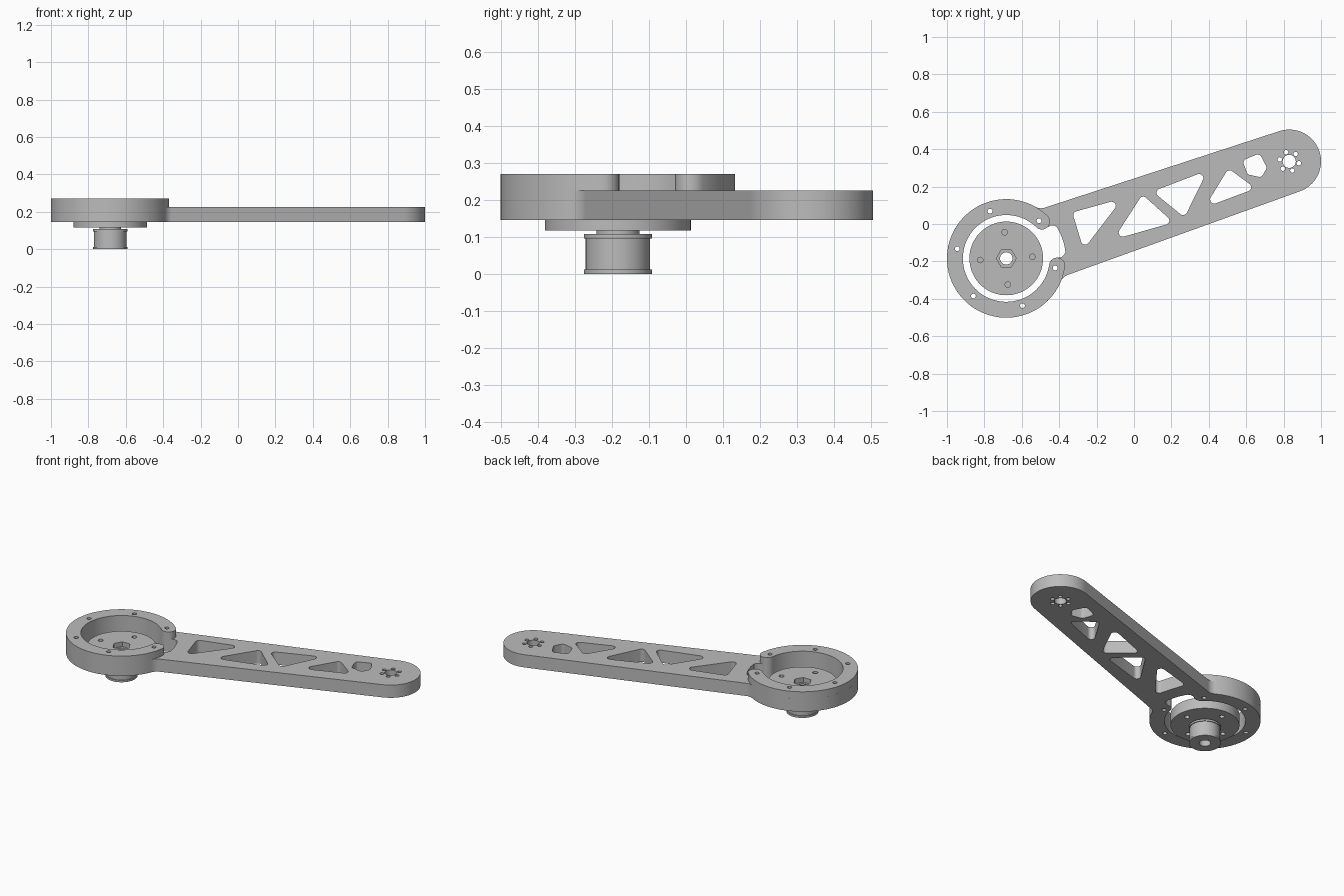
import bpy, bmesh
from math import sin, cos, tan, pi, radians, hypot, atan2
from mathutils import Vector, Matrix

cube = bpy.data.objects.get("Cube")
if cube:
    bpy.data.objects.remove(cube)

grey = bpy.data.materials.new("machined_grey")
grey.use_nodes = True
grey.diffuse_color = (0.5, 0.5, 0.5, 1)
grey.node_tree.nodes["Principled BSDF"].inputs["Base Color"].default_value = (0.5, 0.5, 0.5, 1)

HUB = Vector((-0.683, -0.184))
TIP = Vector((0.83, 0.335))
AXIS = TIP - HUB
ANGLE = atan2(AXIS.y, AXIS.x)
BASE, DECK, TOP = 0.145, 0.225, 0.27
OUTER, INNER = 0.317, 0.232
MID, CAP = (OUTER + INNER) / 2, (OUTER - INNER) / 2
GAP = 27  # half angle of the gap in the raised ring


def polar(r, a):
    return Vector((r * cos(radians(a)), r * sin(radians(a))))


def arc(r, a0, a1, n=32, c=(0, 0)):
    c = Vector(c)
    return [c + polar(r, a0 + (a1 - a0) * i / n) for i in range(n + 1)]


def circle(r, c=(0, 0), n=32, start=0):
    return arc(r, start, start + 360, n, c)[:-1]


def bolt_circle(r, hole, count, start, c=(0, 0)):
    return [circle(hole, Vector(c) + polar(r, start + 360 * i / count), 16) for i in range(count)]


def rounded(points, r, n=8):
    """Replace every corner of a polygon with an arc."""
    out = []
    for i, p in enumerate(points):
        a = (points[i - 1] - p).normalized()
        b = (points[(i + 1) % len(points)] - p).normalized()
        half = a.angle(b) / 2
        centre = p + (a + b).normalized() * r / sin(half)
        s = p + a * r / tan(half) - centre
        e = p + b * r / tan(half) - centre
        turn = s.angle_signed(e)
        for k in range(n + 1):
            t = -turn * k / n
            out.append(centre + Vector((s.x * cos(t) - s.y * sin(t), s.x * sin(t) + s.y * cos(t))))
    return out


def finish(name, mesh, angle=0):
    mesh.name = name
    mesh.materials.clear()
    mesh.materials.append(grey)
    ob = bpy.data.objects.new(name, mesh)
    ob.location = (HUB.x, HUB.y, 0)
    ob.rotation_euler.z = angle
    bpy.context.collection.objects.link(ob)
    return ob


def smooth(ob):
    bpy.ops.object.select_all(action='DESELECT')
    ob.select_set(True)
    bpy.context.view_layer.objects.active = ob
    bpy.ops.object.shade_smooth_by_angle(angle=radians(30))


def prism(name, loops, z0, z1, angle=0):
    """Extrude an outline; any further loops inside it become holes."""
    curve = bpy.data.curves.new(name, 'CURVE')
    curve.dimensions = '2D'
    curve.fill_mode = 'BOTH'
    curve.extrude = (z1 - z0) / 2
    for loop in loops:
        spline = curve.splines.new('POLY')
        spline.points.add(len(loop) - 1)
        for point, p in zip(spline.points, loop):
            point.co = (p.x, p.y, 0, 1)
        spline.use_cyclic_u = True
    temp = bpy.data.objects.new(name + "_outline", curve)
    mesh = bpy.data.meshes.new_from_object(temp)
    bpy.data.objects.remove(temp)
    bpy.data.curves.remove(curve)
    bm = bmesh.new()
    bm.from_mesh(mesh)
    bmesh.ops.translate(bm, verts=bm.verts, vec=(0, 0, (z0 + z1) / 2))
    bmesh.ops.remove_doubles(bm, verts=bm.verts, dist=1e-5)
    bmesh.ops.recalc_face_normals(bm, faces=bm.faces)
    bm.to_mesh(mesh)
    bm.free()
    return finish(name, mesh, angle)


def cut(ob, cutter):
    mod = ob.modifiers.new("cut", 'BOOLEAN')
    mod.operation = 'DIFFERENCE'
    mod.solver = 'EXACT'
    mod.object = cutter
    bpy.context.view_layer.objects.active = ob
    bpy.ops.object.modifier_apply(modifier=mod.name)
    bpy.data.objects.remove(cutter)


# Arm outline, along local x: ring, fillets, tapering sides, round tip
LENGTH, TIP_R, SIDE, FILLET = AXIS.length, 0.17, 0.19, 0.06
fx = ((OUTER + FILLET) ** 2 - (SIDE + FILLET) ** 2) ** 0.5
meet = atan2(SIDE + FILLET, fx) * 180 / pi
outline = arc(OUTER, meet, 360 - meet, 72)
outline += arc(FILLET, 180 - meet, 90, 8, (fx, -SIDE - FILLET))[1:]
outline += arc(TIP_R, -90, 90, 32, (LENGTH, 0))
outline += arc(FILLET, -90, meet - 180, 8, (fx, SIDE + FILLET))[:-1]

# Ring opening with a pocket reaching through the gap into the arm
half = arc(INNER, 180, 360 - GAP, 36)
half += arc(CAP, 180 - GAP, 90 - GAP, 8, polar(MID, -GAP))[1:]
half += [polar(0.295, -17.5), polar(0.31, -15.5)] + arc(0.318, -13, 0, 8)
opening = half + [Vector((p.x, -p.y)) for p in reversed(half[1:-1])]

# Lightening windows, given in plan and turned into arm space
windows = [
    [(-.33, .062), (-.062, .136), (-.27, -.136)],
    [(.045, .158), (.211, .008), (-.11, -.083)],
    [(.099, .174), (.393, .286), (.27, .035)],
    [(.505, .297), (.65, .19), (.377, .088)],
    [(.58, .34), (.671, .377), (.711, .302), (.682, .249), (.607, .265)],
]
turn = Matrix.Rotation(-ANGLE, 2)
holes = [rounded([turn @ (Vector(p) - HUB) for p in w], 0.022) for w in windows]
holes.append(circle(0.035, (LENGTH, 0)))
holes += bolt_circle(0.052, 0.012, 6, 30, (LENGTH, 0))
ring_holes = bolt_circle(0.267, 0.013, 6, 30)
smooth(prism("arm_plate", [outline, opening] + holes + ring_holes, BASE, DECK, ANGLE))

# Raised open ring with rounded ends
ring = arc(OUTER, GAP, 360 - GAP, 72)
ring += arc(CAP, -GAP, 180 - GAP, 16, polar(MID, -GAP))[1:-1]
ring += arc(INNER, 360 - GAP, GAP, 72)
ring += arc(CAP, 180 + GAP, 360 + GAP, 16, polar(MID, GAP))[1:-1]
smooth(prism("raised_ring", [ring] + ring_holes, DECK, TOP, ANGLE))

# Hub disc with blind screw holes on both faces and a hex pocket
DISC_LOW, DISC_TOP, BORE = 0.117, 0.188, 0.033
disc = prism("hub_disc", [circle(0.197, n=72), circle(BORE)], DISC_LOW, DISC_TOP)
screws = bolt_circle(0.14, 0.015, 4, 3.5)
cut(disc, prism("top_cutter", screws + [circle(0.053, n=6)], DISC_TOP - 0.03, DISC_TOP + 0.02))
cut(disc, prism("bottom_cutter", screws, DISC_LOW - 0.02, DISC_LOW + 0.025))
smooth(disc)

# Flanged pulley, lathed around the bore
profile = [(BORE, 0), (.092, 0), (.092, .012), (.087, .012), (.087, .095), (.092, .095),
           (.092, .107), (.058, .107), (.058, DISC_LOW), (BORE, DISC_LOW)]
bm = bmesh.new()
verts = [bm.verts.new((r, 0, z)) for r, z in profile]
edges = [bm.edges.new((verts[i - 1], verts[i])) for i in range(len(verts))]
bmesh.ops.spin(bm, geom=verts + edges, cent=(0, 0, 0), axis=(0, 0, 1), angle=2 * pi, steps=48)
bmesh.ops.remove_doubles(bm, verts=bm.verts, dist=1e-5)
bmesh.ops.recalc_face_normals(bm, faces=bm.faces)
mesh = bpy.data.meshes.new("pulley")
bm.to_mesh(mesh)
bm.free()
smooth(finish("pulley", mesh))
